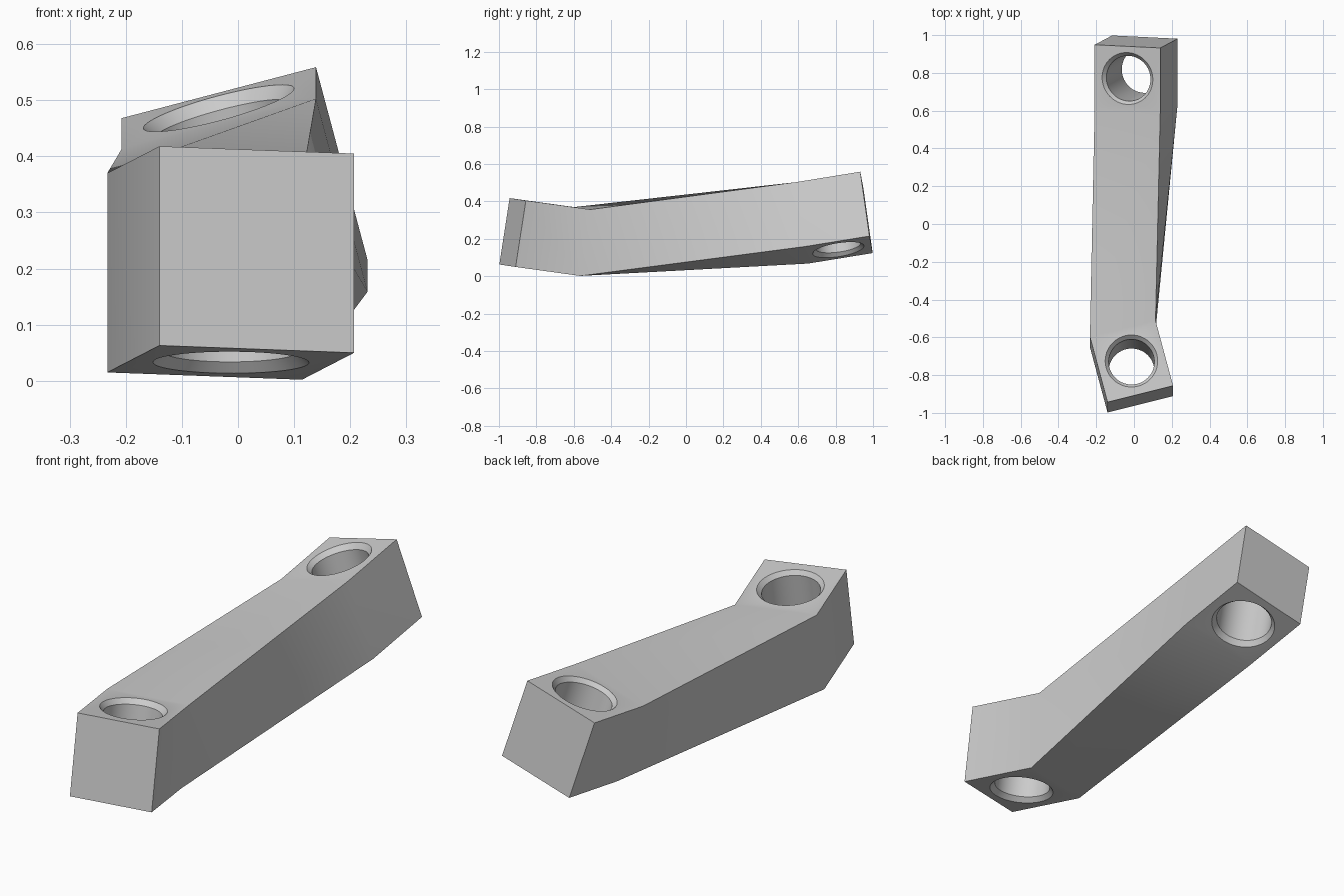
import bpy, bmesh, math
from mathutils import Matrix, Vector

if "Cube" in bpy.data.objects:
    bpy.data.objects.remove(bpy.data.objects["Cube"], do_unlink=True)

grey = bpy.data.materials.new("plain grey")
grey.use_nodes = True
colour = (0.6, 0.6, 0.6, 1)
grey.diffuse_color = colour
grey.node_tree.nodes["Principled BSDF"].inputs["Base Color"].default_value = colour


def make_object(name, bm):
    bmesh.ops.recalc_face_normals(bm, faces=bm.faces)
    mesh = bpy.data.meshes.new(name)
    bm.to_mesh(mesh)
    bm.free()
    mesh.materials.append(grey)
    obj = bpy.data.objects.new(name, mesh)
    bpy.context.collection.objects.link(obj)
    return obj


# Each square end block: top left outer corner, then its across, down and along edges
front_end = [Vector(v) for v in ((-0.14, -0.943, 0.418), (0.347, 0.087, -0.013),
                                 (0, -0.055, -0.355), (-0.093, 0.345, -0.048))]
rear_end = [Vector(v) for v in ((-0.208, 0.949, 0.468), (0.347, -0.017, 0.091),
                                (0.092, 0.049, -0.344), (0, -0.345, -0.056))]


def section(end, depth):
    corner, across, down, along = end
    start = corner + along * depth
    return [start, start + across, start + across + down, start + down]


# Bar body: two square blocks joined by a twisted middle
bm = bmesh.new()
loops = [[bm.verts.new(p) for p in section(end, depth)]
         for end, depth in ((front_end, 0), (front_end, 1), (rear_end, 1), (rear_end, 0))]
bm.faces.new(loops[0])
bm.faces.new(loops[3])
for n in range(3):
    a, b = loops[n], loops[n + 1]
    for i in range(4):
        j = (i + 1) % 4
        if n == 1:
            bm.faces.new((a[i], a[j], b[j]))
            bm.faces.new((a[i], b[j], b[i]))
        else:
            bm.faces.new((a[i], a[j], b[j], b[i]))
bar = make_object("twisted_bar", bm)


# Hole cutter: a turned profile with a flared rim at both ends
def hole_cutter(name, end, sides=64):
    corner, across, down, along = end
    centre = corner + (across + down + along) / 2
    half = down.length / 2
    wide, bore, rim = 0.139, 0.121, 0.02
    over = 0.01
    flare = wide + over * (wide - bore) / rim
    profile = [(flare, -half - over), (bore, rim - half),
               (bore, half - rim), (flare, half + over)]
    x_axis = across.normalized()
    z_axis = -down.normalized()
    y_axis = z_axis.cross(x_axis).normalized()
    turn = Matrix((x_axis, y_axis, z_axis)).transposed()
    bm = bmesh.new()
    rings = []
    for radius, height in profile:
        angles = [math.tau * k / sides for k in range(sides)]
        rings.append([bm.verts.new(centre + turn @ Vector(
            (radius * math.cos(t), radius * math.sin(t), height))) for t in angles])
    for low, high in zip(rings, rings[1:]):
        for k in range(sides):
            m = (k + 1) % sides
            bm.faces.new((low[k], low[m], high[m], high[k]))
    bm.faces.new(rings[0])
    bm.faces.new(rings[-1])
    return make_object(name, bm)


# Cut the holes through both ends
bpy.context.view_layer.objects.active = bar
for name, end in (("front_hole_cutter", front_end), ("rear_hole_cutter", rear_end)):
    cutter = hole_cutter(name, end)
    cutter.hide_render = True
    cut = bar.modifiers.new(name, "BOOLEAN")
    cut.operation = "DIFFERENCE"
    cut.solver = "EXACT"
    cut.object = cutter
    bpy.ops.object.modifier_apply(modifier=cut.name)
    bpy.data.objects.remove(cutter, do_unlink=True)

# Smooth shading with sharp corners
bpy.ops.object.select_all(action="DESELECT")
bar.select_set(True)
bpy.ops.object.shade_smooth_by_angle(angle=math.radians(30))
